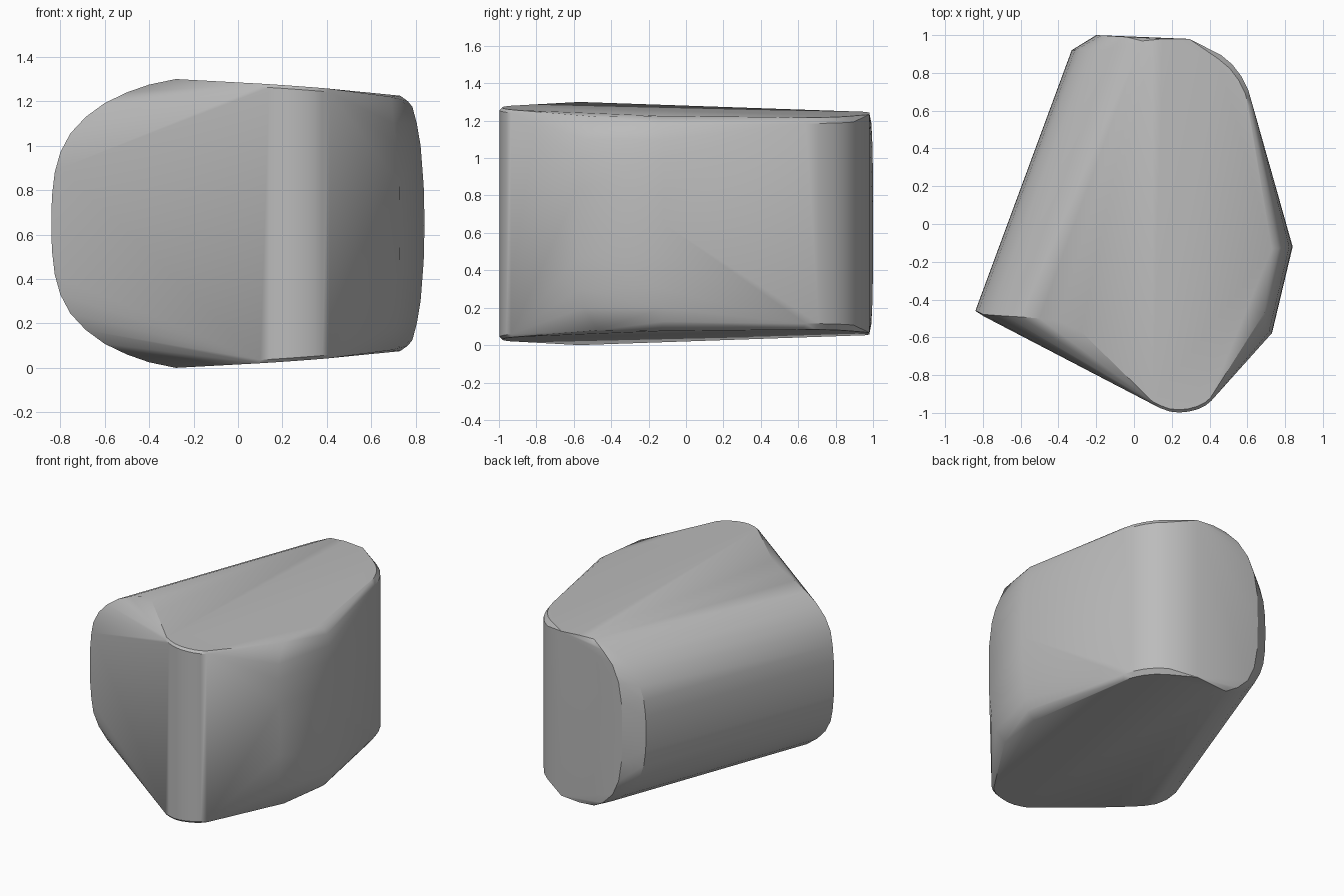
import bpy, bmesh, math
from mathutils import Vector

cube = bpy.data.objects.get("Cube")
if cube:
    bpy.data.objects.remove(cube, do_unlink=True)

MID = 0.65  # mirror height


def top_z(x, y):
    """Gently tilted top plane."""
    return 1.3 - 0.071 * (x + 0.28) - 0.017 * (y + 0.57)


points = []


def add(x, y, z):
    """Point plus its twin below the middle."""
    points.extend([(x, y, z), (x, y, 2 * MID - z)])


def rim(outline, inset, drop):
    """Upright wall that ends in a narrow bevel under the top plane."""
    for x, y in outline:
        p = Vector((x, y))
        q = p - p.normalized() * inset
        add(x, y, top_z(x, y) - drop)
        add(q.x, q.y, top_z(q.x, q.y))


# Rounded front nose and rounded back corner
rim([(0.1, -0.955), (0.14, -0.975), (0.19, -0.993), (0.24, -0.998), (0.29, -0.993),
     (0.34, -0.98), (0.38, -0.96), (0.41, -0.935)], 0.015, 0.015)
rim([(0.1, 0.985), (0.2, 0.978), (0.3, 0.96), (0.38, 0.935), (0.46, 0.895),
     (0.52, 0.845), (0.57, 0.78), (0.605, 0.71), (0.625, 0.64)], 0.025, 0.03)

# Rounded left side: cross-section swept from the front end to the back end
section = [(-0.84, -0.46, 0.65), (-0.838, -0.46, 0.77), (-0.825, -0.465, 0.88),
           (-0.8, -0.478, 0.97), (-0.755, -0.482, 1.055), (-0.685, -0.487, 1.13),
           (-0.6, -0.492, 1.192), (-0.5, -0.5, 1.24), (-0.4, -0.515, 1.275),
           (-0.28, -0.57, 1.3)]
along = Vector((0.51, 1.38)).normalized()
for x, y, z in section:
    add(x, y, z)
    u = along.y * x - along.x * y
    back_y = 0.92 + 0.06 * max(0, min(1, (u + 0.46) / 0.2))
    back_x = (u + along.x * back_y) / along.y
    add(back_x, back_y, min(z, top_z(back_x, back_y)))
# Flat back face set slightly behind the sweep
for x, z in [(-0.2, 0.65), (-0.195, 0.85), (-0.17, 1.0), (-0.12, 1.11), (-0.04, 1.19), (0.04, 1.215)]:
    add(x, 1.0 - 0.06 * (x + 0.2), z)
# Slanted front-left corner
add(-0.8, -0.487, 0.65)
add(-0.795, -0.489, 0.9)

# Bulging right side with two upright ridges
for x, y, z in [(0.84, -0.12, 0.65), (0.836, -0.12, 0.82), (0.822, -0.12, 1.0),
                (0.805, -0.12, 1.1), (0.785, -0.125, 1.175), (0.765, -0.13, 1.2),
                (0.73, -0.13, 1.225), (0.73, -0.58, 0.65), (0.728, -0.58, 0.83),
                (0.715, -0.57, 1.0), (0.7, -0.55, 1.1), (0.69, -0.47, 1.22)]:
    add(x, y, z)

# Wrap the stone around its guide points
bm = bmesh.new()
for p in points:
    bm.verts.new(p)
bmesh.ops.remove_doubles(bm, verts=bm.verts, dist=0.002)
hull = bmesh.ops.convex_hull(bm, input=bm.verts)
loose = [g for g in set(hull["geom_interior"] + hull["geom_unused"])
         if isinstance(g, bmesh.types.BMVert)]
bmesh.ops.delete(bm, geom=loose, context='VERTS')
bmesh.ops.dissolve_limit(bm, angle_limit=math.radians(1), verts=bm.verts, edges=bm.edges)
bmesh.ops.recalc_face_normals(bm, faces=bm.faces)
mesh = bpy.data.meshes.new("stone")
bm.to_mesh(mesh)
bm.free()
stone = bpy.data.objects.new("stone", mesh)
bpy.context.collection.objects.link(stone)

# Plain grey
grey = bpy.data.materials.new("stone grey")
grey.use_nodes = True
grey.diffuse_color = (0.5, 0.5, 0.5, 1)
grey.node_tree.nodes["Principled BSDF"].inputs["Base Color"].default_value = (0.5, 0.5, 0.5, 1)
mesh.materials.append(grey)

bpy.ops.object.select_all(action='DESELECT')
stone.select_set(True)
bpy.context.view_layer.objects.active = stone
bpy.ops.object.shade_smooth_by_angle(angle=math.radians(30))
